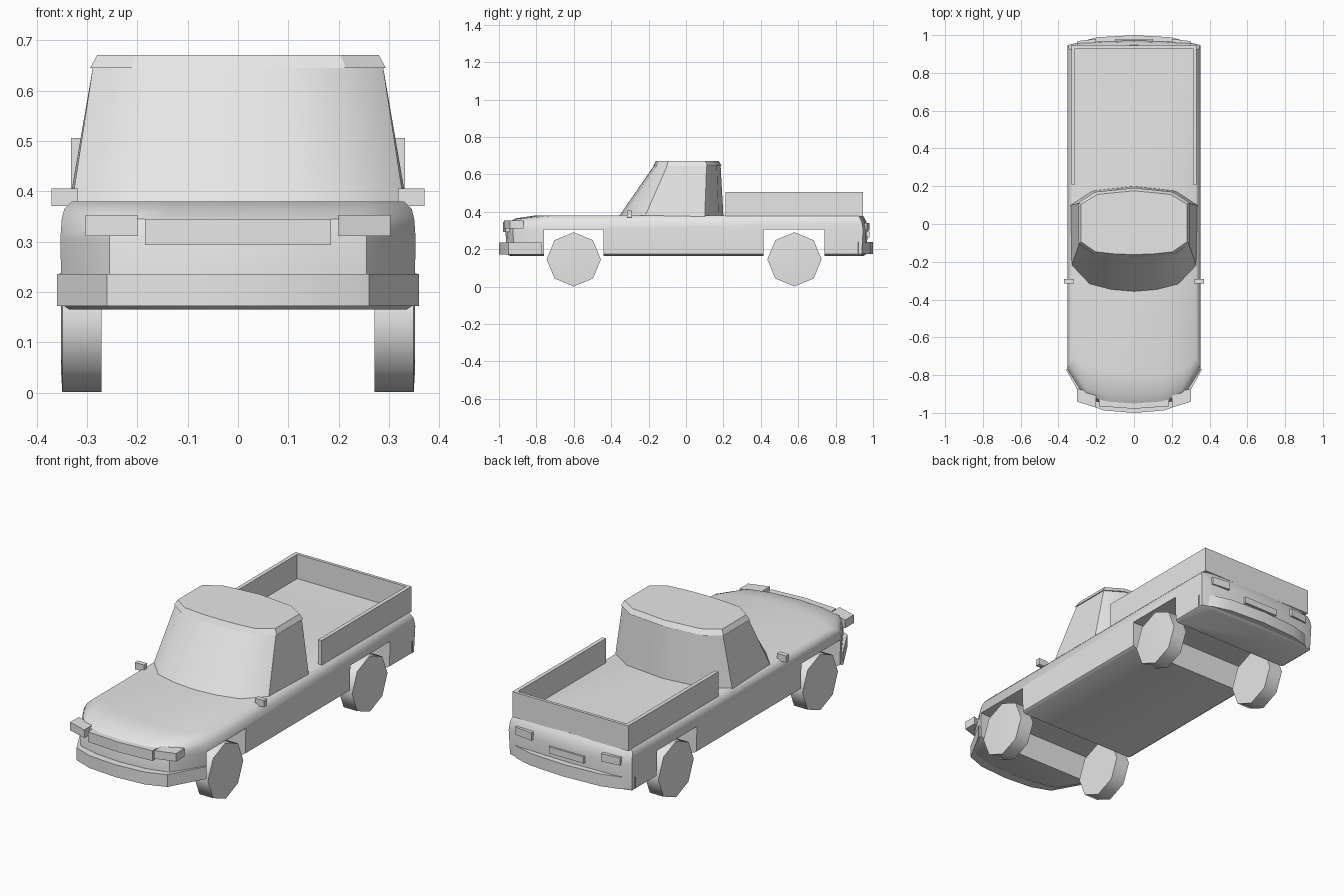
import bpy
import bmesh
import math
from mathutils import Matrix

if "Cube" in bpy.data.objects:
    bpy.data.objects.remove(bpy.data.objects["Cube"])

grey = bpy.data.materials.new("light_grey")
grey.use_nodes = True
grey.diffuse_color = (0.8, 0.8, 0.8, 1)
grey.node_tree.nodes["Principled BSDF"].inputs["Base Color"].default_value = (0.8, 0.8, 0.8, 1)


def finish(bm, name, smooth=None):
    bmesh.ops.recalc_face_normals(bm, faces=bm.faces)
    mesh = bpy.data.meshes.new(name)
    bm.to_mesh(mesh)
    bm.free()
    mesh.materials.append(grey)
    obj = bpy.data.objects.new(name, mesh)
    bpy.context.collection.objects.link(obj)
    if smooth:
        select(obj)
        bpy.ops.object.shade_smooth_by_angle(angle=math.radians(smooth))
    return obj


def select(obj):
    bpy.ops.object.select_all(action='DESELECT')
    obj.select_set(True)
    bpy.context.view_layer.objects.active = obj


def mirror_outline(half):
    """Close a right-half outline, listed front to back, across x = 0."""
    return half + [(-x, y) for x, y in reversed(half) if x > 0]


def loft(name, levels, smooth=None):
    """Join a stack of (z, outline) rings and cap both ends."""
    bm = bmesh.new()
    rings = [[bm.verts.new((x, y, z)) for x, y in pts] for z, pts in levels]
    n = len(rings[0])
    for low, high in zip(rings, rings[1:]):
        for i in range(n):
            j = (i + 1) % n
            bm.faces.new((low[i], low[j], high[j], high[i]))
    bm.faces.new(rings[0])
    bm.faces.new(rings[-1])
    return finish(bm, name, smooth)


def prism(name, pts, z0, z1, smooth=None):
    return loft(name, [(z0, pts), (z1, pts)], smooth)


def box(name, x0, x1, y0, y1, z0, z1):
    return prism(name, [(x0, y0), (x1, y0), (x1, y1), (x0, y1)], z0, z1)


# Body shell: width, front centre, front corner and rear centre at each height
def body_ring(w, front, corner, rear):
    return mirror_outline([(0, front), (0.14, front + 0.01), (0.255, front + 0.04),
                           (w, corner), (w, rear - 0.025), (0.28, rear - 0.008), (0, rear)])


body = loft("body", [
    (0.165, body_ring(0.335, -0.94, -0.77, 0.95)),
    (0.175, body_ring(0.350, -0.96, -0.77, 0.965)),
    (0.305, body_ring(0.353, -0.965, -0.77, 0.972)),
    (0.345, body_ring(0.350, -0.95, -0.76, 0.965)),
    (0.365, body_ring(0.345, -0.91, -0.74, 0.955)),
    (0.380, body_ring(0.330, -0.81, -0.70, 0.947))], 35)

# Wheel arches cut across the full width
for y0, y1 in ((-0.76, -0.44), (0.415, 0.74)):
    cutter = box("arch_cutter", -0.5, 0.5, y0, y1, 0.0, 0.305)
    cutter.hide_render = True
    cut = body.modifiers.new("arch", 'BOOLEAN')
    cut.operation = 'DIFFERENCE'
    cut.solver = 'EXACT'
    cut.object = cutter
    select(body)
    bpy.ops.object.modifier_move_to_index(modifier=cut.name, index=0)
    bpy.ops.object.modifier_apply(modifier=cut.name)
    bpy.data.objects.remove(cutter)

# Cab and roof
cab_base = mirror_outline([(0, -0.36), (0.12, -0.35), (0.235, -0.32), (0.33, -0.22),
                           (0.335, 0.10), (0.22, 0.175), (0, 0.20)])
cab_top = mirror_outline([(0, -0.17), (0.10, -0.167), (0.21, -0.155), (0.288, -0.10),
                          (0.288, 0.11), (0.20, 0.165), (0, 0.185)])
loft("cab", [(0.375, cab_base), (0.648, cab_top)], 40)
roof_edge = [(x * 1.02, y * 1.03) for x, y in cab_top]
roof_top = [(x * 0.97, y * 0.95) for x, y in cab_top]
loft("roof", [(0.645, roof_edge), (0.671, roof_top)], 25)

# Cargo bed walls as one U-shaped strip
prism("bed_walls", [(-0.332, 0.21), (-0.332, 0.946), (0.332, 0.946), (0.332, 0.21),
                    (0.312, 0.21), (0.312, 0.93), (-0.312, 0.93), (-0.312, 0.21)],
      0.375, 0.506)

# Bumpers
prism("front_bumper", mirror_outline([(0, -1.0), (0.16, -0.987), (0.26, -0.95),
                                      (0.36, -0.77)]), 0.172, 0.236, 25)
prism("rear_bumper", mirror_outline([(0, 1.0), (0.2, 0.988), (0.3, 0.96),
                                     (0.355, 0.92)]), 0.175, 0.238, 35)

# Grille and rear plate
prism("grille", mirror_outline([(0, -0.978), (0.185, -0.965), (0.185, -0.9)]), 0.293, 0.345)
box("rear_plate", -0.1, 0.1, 0.95, 0.98, 0.262, 0.296)

# Lamps, mirrors and wheels on both sides
for side, s in (("left", 1), ("right", -1)):
    prism(side + "_headlight", [(s * 0.2, -0.972), (s * 0.303, -0.94),
                                (s * 0.303, -0.87), (s * 0.2, -0.9)], 0.311, 0.353)
    prism(side + "_tail_light", [(s * 0.2, 0.98), (s * 0.3, 0.968),
                                 (s * 0.3, 0.93), (s * 0.2, 0.94)], 0.3, 0.34)
    box(side + "_mirror", s * 0.318, s * 0.37, -0.315, -0.29, 0.371, 0.406)

    for end, y in (("front", -0.6), ("rear", 0.58)):
        bm = bmesh.new()
        place = Matrix.Translation((s * 0.31, y, 0.146)) @ Matrix.Rotation(math.pi / 2, 4, 'Y')
        bmesh.ops.create_cone(bm, cap_ends=True, segments=8, radius1=0.145,
                              radius2=0.145, depth=0.078, matrix=place)
        # Hub face raised slightly on the outside
        outer = [f for f in bm.faces if len(f.verts) == 8
                 and f.calc_center_median().x * s > 0.32]
        bmesh.ops.inset_region(bm, faces=outer, thickness=0.05)
        for v in outer[0].verts:
            v.co.x += s * 0.003
        finish(bm, side + "_" + end + "_wheel", 50)
